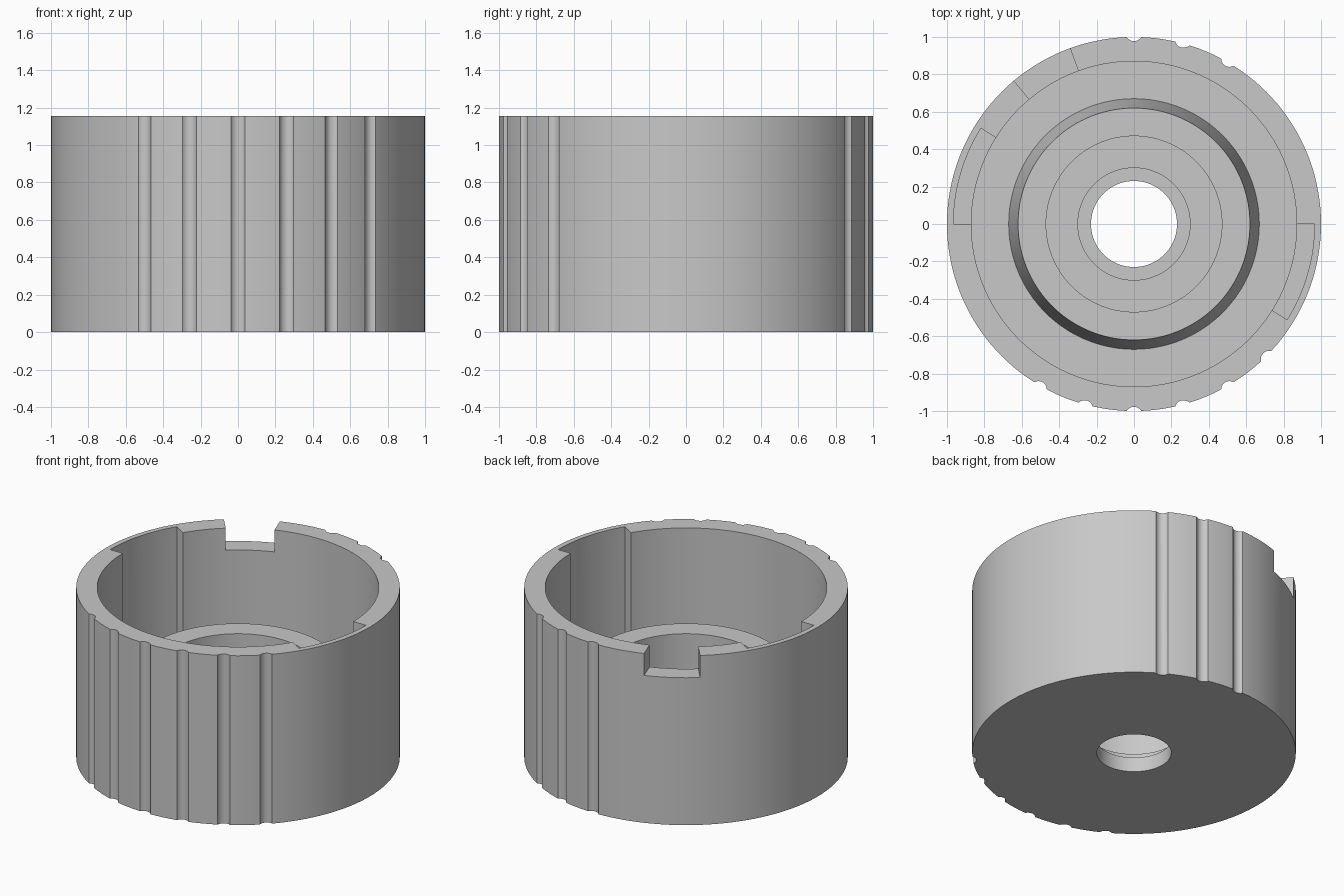
import bpy
import bmesh
from math import cos, sin, radians, pi

cube = bpy.data.objects.get("Cube")
if cube:
    bpy.data.objects.remove(cube, do_unlink=True)

HEIGHT = 1.155
WALL_R = 0.87

grey = bpy.data.materials.new("plain grey")
grey.use_nodes = True
colour = (0.58, 0.58, 0.58, 1)
grey.diffuse_color = colour
grey.node_tree.nodes["Principled BSDF"].inputs["Base Color"].default_value = colour


def sweep(name, profile, start=0, end=360, steps=144):
    """Turn a closed (radius, z) profile about z, fully or over a sector."""
    full = end - start == 360
    bm = bmesh.new()
    rings = []
    for i in range(steps if full else steps + 1):
        a = radians(start + (end - start) * i / steps)
        rings.append([bm.verts.new((r * cos(a), r * sin(a), z)) for r, z in profile])
    n = len(profile)
    for i in range(steps):
        a, b = rings[i], rings[(i + 1) % len(rings)]
        for j in range(n):
            k = (j + 1) % n
            bm.faces.new((a[j], b[j], b[k], a[k]))
    if not full:
        bm.faces.new(rings[0])
        bm.faces.new(rings[-1])
    bmesh.ops.recalc_face_normals(bm, faces=bm.faces)
    mesh = bpy.data.meshes.new(name)
    bm.to_mesh(mesh)
    bm.free()
    mesh.materials.append(grey)
    obj = bpy.data.objects.new(name, mesh)
    bpy.context.collection.objects.link(obj)
    return obj


def block(r0, r1, z0, z1):
    return [(r0, z0), (r1, z0), (r1, z1), (r0, z1)]


def cut(target, cutter):
    cutter.hide_render = True
    mod = target.modifiers.new("cut", "BOOLEAN")
    mod.operation = "DIFFERENCE"
    mod.solver = "EXACT"
    mod.object = cutter
    bpy.context.view_layer.objects.active = target
    bpy.ops.object.modifier_apply(modifier=mod.name)
    bpy.data.objects.remove(cutter, do_unlink=True)


# Cup with a tapered hub, stepped bearing seat and centre hole
cup = sweep("cup_body", [
    (0.23, 0), (1, 0), (1, HEIGHT), (WALL_R, HEIGHT),
    (WALL_R, 0.18), (0.67, 0.18), (0.62, 0.62), (0.47, 0.62),
    (0.47, 0.165), (0.30, 0.165), (0.30, 0.10), (0.23, 0.10),
])

# Two opposite recesses in the inner wall, open at the rim
for start in (148, -32):
    cut(cup, sweep("recess_cutter", block(0.8, 0.965, 0.34, 1.3), start, start + 32, 13))

# Notch through the rim
cut(cup, sweep("notch_cutter", block(0.8, 1.1, 1.005, 1.3), 110, 130, 4))

# Rounded grip grooves down the outside
for angle in (-120, -105, -90, -75, -60, -45, 60, 75, 90):
    a = radians(angle)
    groove = sweep("groove_cutter", block(0.02, 0.045, -0.1, 1.3), steps=24)
    groove.data.transform(groove.matrix_world)
    bm = bmesh.new()
    bmesh.ops.create_cone(bm, cap_ends=True, segments=24, radius1=0.045,
                          radius2=0.045, depth=2)
    bmesh.ops.translate(bm, verts=bm.verts, vec=(1.022 * cos(a), 1.022 * sin(a), 0.5))
    bm.to_mesh(groove.data)
    bm.free()
    cut(cup, groove)

# Smooth curved walls with crisp edges
bpy.ops.object.select_all(action="DESELECT")
cup.select_set(True)
bpy.context.view_layer.objects.active = cup
bpy.ops.object.shade_smooth_by_angle(angle=pi / 6)
